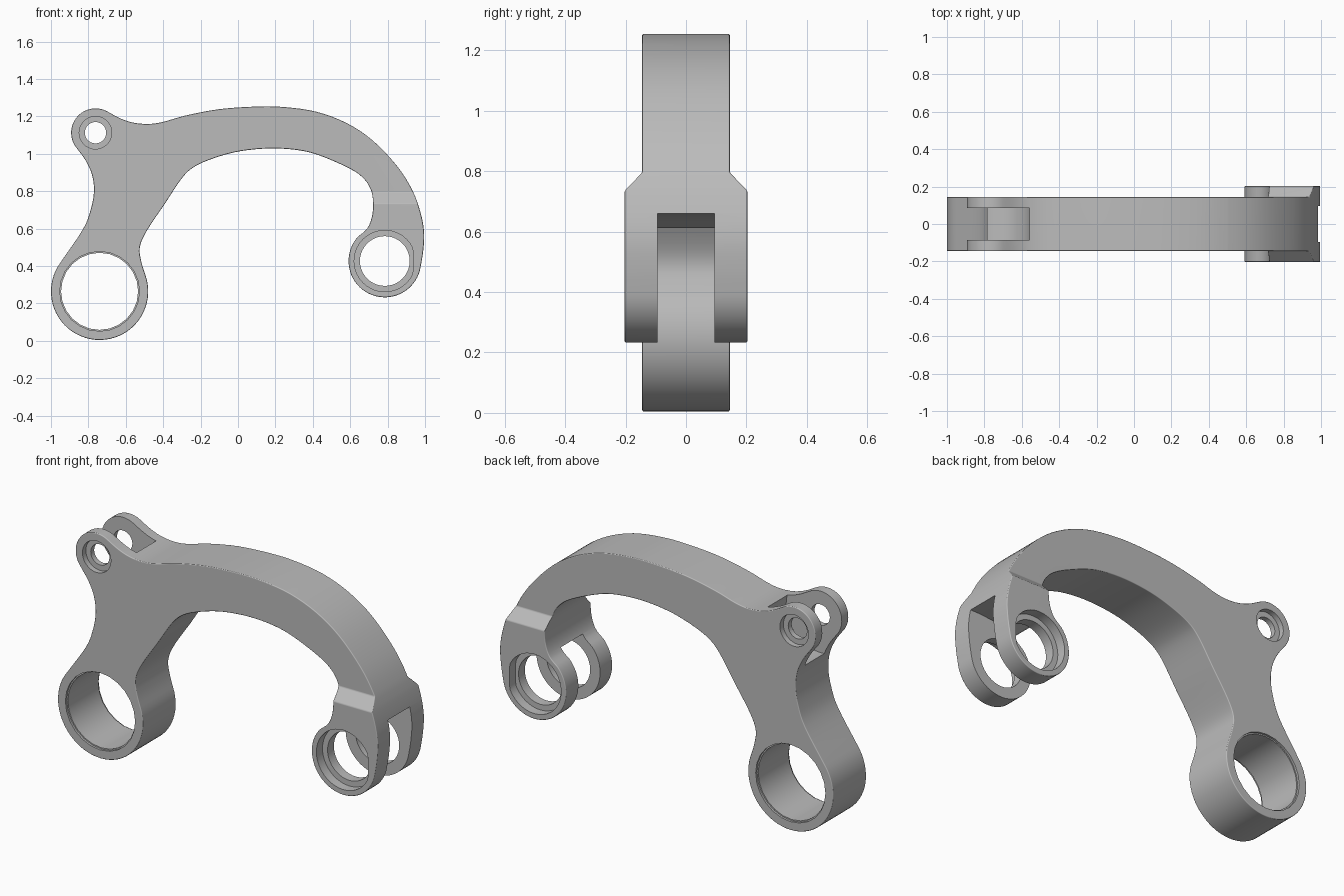
import bpy, bmesh
from math import sin, cos, radians, tau
from mathutils import Vector

cube = bpy.data.objects.get("Cube")
if cube:
    bpy.data.objects.remove(cube, do_unlink=True)

HALF = 0.145        # half thickness of the arm
FORK_HALF = 0.203   # half thickness of the fork
RING, LUG, FORK = (-0.74, 0.265), (-0.762, 1.113), (0.785, 0.427)

grey = bpy.data.materials.new("satin_grey")
grey.use_nodes = True
grey.diffuse_color = (0.5, 0.5, 0.5, 1)
grey.node_tree.nodes["Principled BSDF"].inputs["Base Color"].default_value = (0.5, 0.5, 0.5, 1)


def arc(centre, r, start, end, n):
    """Points on an arc in the xz plane, angles in degrees."""
    return [(centre[0] + r * cos(radians(start + (end - start) * i / n)),
             centre[1] + r * sin(radians(start + (end - start) * i / n))) for i in range(n + 1)]


def circle(centre, r, n=40):
    return [(centre[0] + r * cos(tau * i / n), centre[1] + r * sin(tau * i / n)) for i in range(n)]


def spline(points, sub=4):
    """Smooth curve through the given points."""
    p = [Vector(q) for q in points]
    p = [2 * p[0] - p[1]] + p + [2 * p[-1] - p[-2]]
    out = []
    for a, b, c, d in zip(p, p[1:], p[2:], p[3:]):
        for i in range(sub):
            t = i / sub
            out.append(tuple(0.5 * (2 * b + (c - a) * t + (2 * a - 5 * b + 4 * c - d) * t * t
                                    + (3 * b - a - 3 * c + d) * t ** 3)))
    return out + [tuple(points[-1])]


def prism(name, outline, y0, y1):
    """Extrude an xz outline from y0 to y1."""
    bm = bmesh.new()
    face = bm.faces.new([bm.verts.new((x, y0, z)) for x, z in outline])
    ext = bmesh.ops.extrude_face_region(bm, geom=[face])["geom"]
    for v in ext:
        if isinstance(v, bmesh.types.BMVert):
            v.co.y = y1
    bmesh.ops.recalc_face_normals(bm, faces=bm.faces)
    mesh = bpy.data.meshes.new(name)
    bm.to_mesh(mesh)
    bm.free()
    mesh.materials.append(grey)
    ob = bpy.data.objects.new(name, mesh)
    bpy.context.collection.objects.link(ob)
    return ob


def apply(ob, kind, **settings):
    mod = ob.modifiers.new(kind.lower(), kind)
    for key, value in settings.items():
        setattr(mod, key, value)
    bpy.context.view_layer.objects.active = ob
    bpy.ops.object.modifier_apply(modifier=mod.name)


def cut(ob, outline, y0, y1):
    cutter = prism("cutter", outline, y0, y1)
    cutter.hide_render = True
    apply(ob, 'BOOLEAN', operation='DIFFERENCE', solver='EXACT', object=cutter)
    bpy.data.objects.remove(cutter, do_unlink=True)


def bore(ob, centre, r, lip, depth_y, n=40, flat=9):
    """Through hole with a recess on both sides; flat limits the recess in x."""
    cut(ob, circle(centre, r, n), -0.4, 0.4)
    recess = [(min(x, flat), z) for x, z in circle(centre, lip, n)]
    recess = list(dict.fromkeys(recess))
    for side in (-1, 1):
        cut(ob, recess, side * depth_y, side * 0.4)


# Arm outline: ring, neck, lug, arch, fork, inner arch
ring = arc(RING, 0.26, 15, -217, 40)
neck = [(-0.83, 0.595), (-0.788, 0.70), (-0.77, 0.80), (-0.781, 0.89), (-0.815, 0.965)]
lug = arc(LUG, 0.13, 222, 62, 24)
top = [(-0.63, 1.19), (-0.56, 1.167), (-0.48, 1.16), (-0.40, 1.171), (-0.28, 1.205),
       (-0.1, 1.239), (0.1, 1.253), (0.25, 1.25), (0.42, 1.225), (0.58, 1.165),
       (0.72, 1.072), (0.85, 0.935), (0.93, 0.81), (0.975, 0.69), (0.995, 0.58), (0.99, 0.48)]
fork = arc(FORK, 0.194, -10, -222, 36)
inner = [(0.69, 0.60), (0.715, 0.66), (0.722, 0.73), (0.713, 0.80), (0.675, 0.865),
         (0.60, 0.92), (0.44, 0.99), (0.32, 1.02), (0.17, 1.029), (0.01, 1.014),
         (-0.12, 0.98), (-0.23, 0.933), (-0.30, 0.87), (-0.39, 0.735), (-0.487, 0.59),
         (-0.525, 0.50), (-0.516, 0.42)]
outline = ring
for link, nxt in ((neck, lug), (top, fork), (inner, ring)):
    outline = outline[:-1] + spline([outline[-1]] + link + [nxt[0]])
    if nxt is not ring:
        outline += nxt[1:]
arm = prism("bracket_arm", outline[:-1], -HALF, HALF)

# Widen the fork end with a sloped shoulder
bm = bmesh.new()
bm.from_mesh(arm.data)
for co, no in (((0.5, 0, 0), (1, 0, 0)), ((0, 0, 0.795), (0, 0, 1)), ((0, 0, 0.735), (0, 0, 1))):
    faces = [f for f in bm.faces if no[0] or f.calc_center_median().x > 0.5]
    edges = {e for f in faces for e in f.edges}
    verts = {v for f in faces for v in f.verts}
    bmesh.ops.bisect_plane(bm, geom=faces + list(edges) + list(verts), dist=1e-5,
                           plane_co=co, plane_no=no)
for v in bm.verts:
    if v.co.x > 0.51:
        t = min(1, max(0, (0.795 - v.co.z) / 0.06))
        v.co.y *= 1 + t * (FORK_HALF / HALF - 1)
bm.to_mesh(arm.data)
bm.free()

# Rounded edges
apply(arm, 'BEVEL', width=0.014, segments=3, limit_method='ANGLE', angle_limit=radians(35))

# Slots between the lugs and between the fork prongs
cut(arm, circle(LUG, 0.21), -0.085, 0.085)
ceiling = [(0.4, 0.61), (0.71, 0.612), (0.77, 0.635), (0.84, 0.651), (0.92, 0.659), (1.2, 0.66)]
cut(arm, ceiling + [(1.2, 0), (0.4, 0)], -0.095, 0.095)

# Holes
bore(arm, RING, 0.206, 0.213, HALF - 0.012, n=24)
bore(arm, LUG, 0.057, 0.087, 0.115)
bore(arm, FORK, 0.133, 0.164, 0.15, flat=0.936)

# Shading
bpy.ops.object.select_all(action='DESELECT')
arm.select_set(True)
bpy.context.view_layer.objects.active = arm
bpy.ops.object.shade_smooth_by_angle(angle=radians(35))
apply(arm, 'WEIGHTED_NORMAL', keep_sharp=True)
